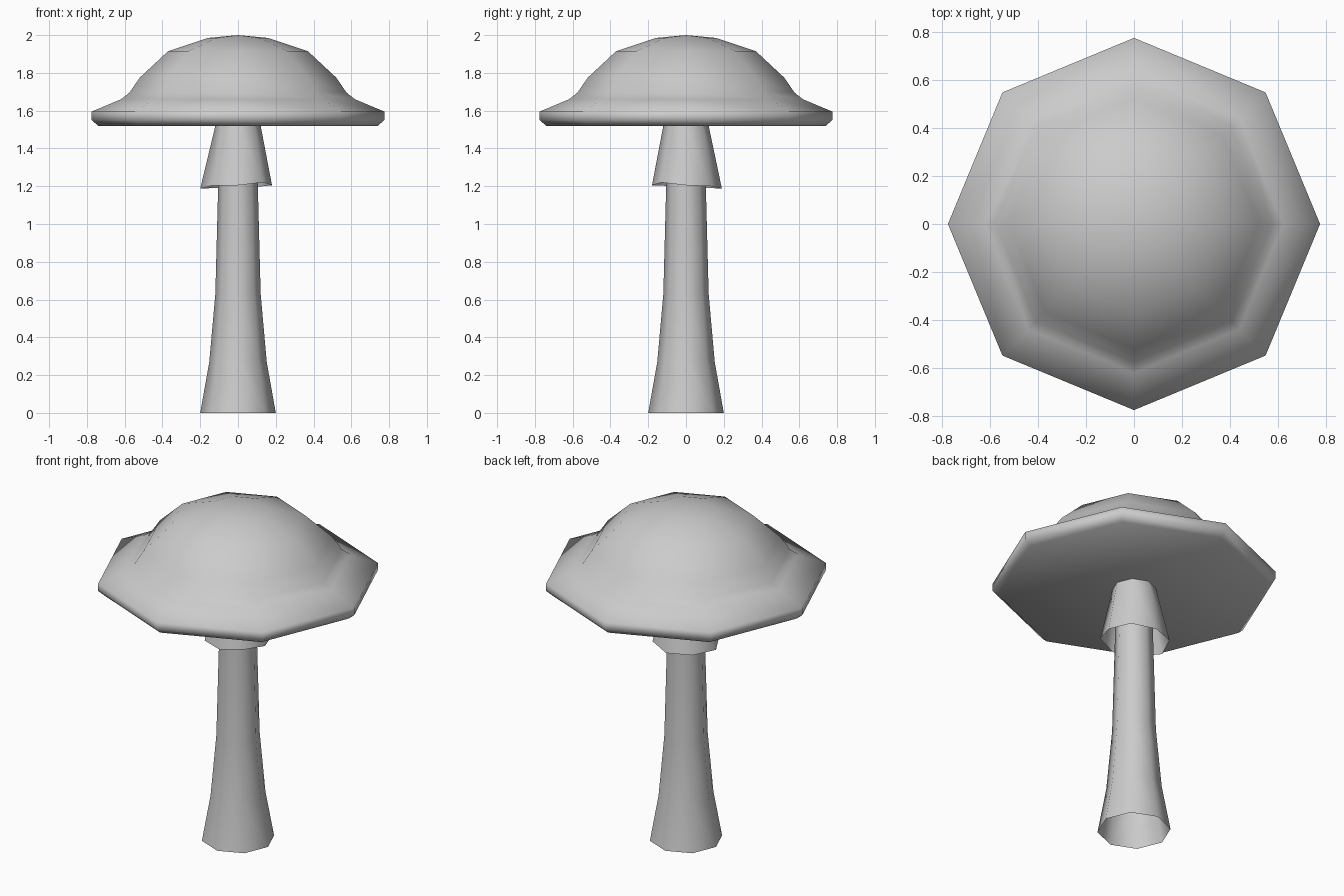
import bpy, bmesh
from math import cos, sin, pi

if "Cube" in bpy.data.objects:
    bpy.data.objects.remove(bpy.data.objects["Cube"])

SIDES = 8


def lathe(name, profile, rim=None):
    """Eight-sided revolve of (radius, z) points; radius 0 makes a pole.
    rim optionally replaces the last ring with one (radius, z) per side."""
    bm = bmesh.new()
    rings = []
    for i, (r, z) in enumerate(profile):
        if r == 0:
            rings.append([bm.verts.new((0, 0, z))] * SIDES)
            continue
        ring = []
        for k in range(SIDES):
            rr, zz = rim[k] if rim and i == len(profile) - 1 else (r, z)
            a = 2 * pi * k / SIDES
            ring.append(bm.verts.new((rr * cos(a), rr * sin(a), zz)))
        rings.append(ring)
    for a, b in zip(rings, rings[1:]):
        for k in range(SIDES):
            n = (k + 1) % SIDES
            bm.faces.new(list(dict.fromkeys((a[k], b[k], b[n], a[n]))))
    for f in bm.faces:
        f.smooth = True
    mesh = bpy.data.meshes.new(name)
    bm.to_mesh(mesh)
    bm.free()
    obj = bpy.data.objects.new(name, mesh)
    bpy.context.collection.objects.link(obj)
    return obj


# Domed cap with flared brim and flat underside
lathe("cap", [(0, 2.0), (0.16, 1.985), (0.37, 1.915), (0.52, 1.775),
              (0.575, 1.695), (0.62, 1.66), (0.775, 1.595), (0.775, 1.55),
              (0.74, 1.52), (0, 1.52)])

# Stem, flaring to an open foot
lathe("stem", [(0.105, 1.52), (0.105, 1.2), (0.12, 0.63), (0.152, 0.27), (0.2, 0)])

# Skirt under the cap with a slightly uneven open rim
lathe("skirt", [(0.12, 1.52), (0.19, 1.2)],
      rim=[(0.18, 1.205), (0.185, 1.2), (0.19, 1.187), (0.195, 1.19),
           (0.2, 1.187), (0.185, 1.205), (0.18, 1.205), (0.185, 1.22)])
